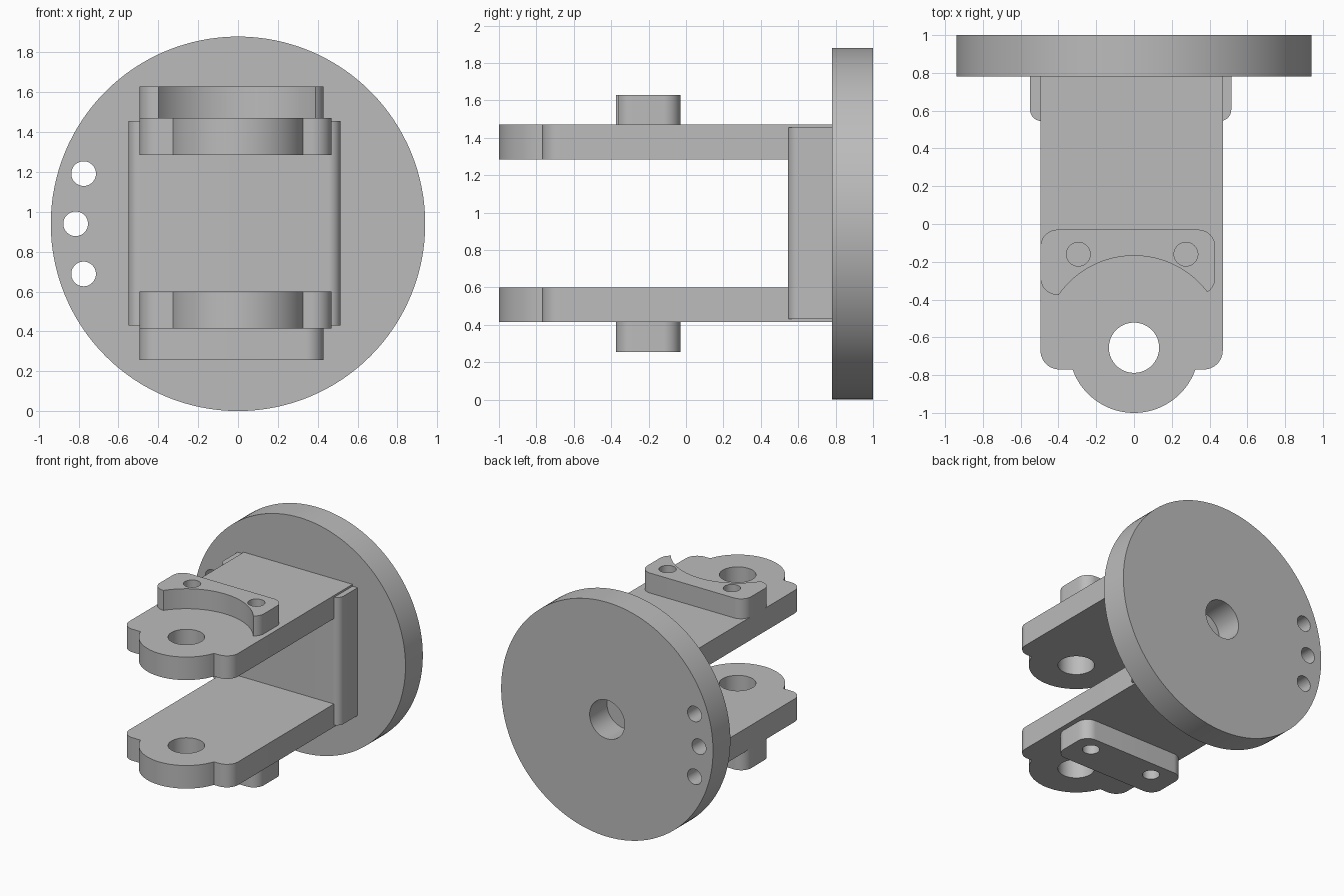
import bpy
import bmesh
from math import cos, sin, pi, radians, asin

if "Cube" in bpy.data.objects:
    bpy.data.objects.remove(bpy.data.objects["Cube"], do_unlink=True)

# Single machined-metal grey
grey = bpy.data.materials.new("plain_grey")
grey.use_nodes = True
color = (0.5, 0.5, 0.5, 1)
grey.diffuse_color = color
grey.node_tree.nodes["Principled BSDF"].inputs["Base Color"].default_value = color


def arc(cx, cy, r, start, end, steps=12):
    return [(cx + r * cos(start + (end - start) * i / steps),
             cy + r * sin(start + (end - start) * i / steps)) for i in range(steps + 1)]


def circle(cx, cy, r, steps=64):
    return arc(cx, cy, r, 0, 2 * pi, steps)[:-1]


def prism(name, outline, low, high, axis="Z"):
    """Extrude an outline along Z (x, y points) or along Y (x, z points)."""
    bm = bmesh.new()
    ends = []
    for level in (low, high):
        ends.append([bm.verts.new((u, v, level) if axis == "Z" else (u, level, v))
                     for u, v in outline])
    bm.faces.new(ends[0])
    bm.faces.new(ends[1])
    for i in range(len(outline)):
        j = (i + 1) % len(outline)
        bm.faces.new((ends[0][i], ends[0][j], ends[1][j], ends[1][i]))
    bmesh.ops.recalc_face_normals(bm, faces=bm.faces)
    mesh = bpy.data.meshes.new(name)
    bm.to_mesh(mesh)
    bm.free()
    obj = bpy.data.objects.new(name, mesh)
    bpy.context.collection.objects.link(obj)
    return obj


def finish(obj, cutters=()):
    """Cut the holes, colour the part and smooth its round walls."""
    bpy.ops.object.select_all(action="DESELECT")
    obj.select_set(True)
    bpy.context.view_layer.objects.active = obj
    obj.data.materials.append(grey)
    for cutter in cutters:
        cutter.hide_render = True
        mod = obj.modifiers.new("cut", "BOOLEAN")
        mod.operation = "DIFFERENCE"
        mod.solver = "EXACT"
        mod.object = cutter
        bpy.ops.object.modifier_apply(modifier=mod.name)
        bpy.data.objects.remove(cutter, do_unlink=True)
    bpy.ops.object.shade_smooth_by_angle(angle=radians(30))


MID = 0.94            # height of the centre line
LEFT, RIGHT = -0.495, 0.47
PIVOT = -0.655        # y of the pivot holes

# Round flange with a centre bore and three small holes
flange = prism("flange", circle(0, MID, 0.94, 128), 0.78, 1.0, "Y")
holes = [prism("bore", circle(0, MID, 0.155), 0.7, 1.1, "Y")]
for angle in (-18, 0, 18):
    a = radians(180 + angle)
    holes.append(prism("small_hole", circle(0.815 * cos(a), MID + 0.815 * sin(a), 0.062, 40),
                       0.7, 1.1, "Y"))
finish(flange, holes)

# Mounting block with rounded front edges
block = ([(0.515, 0.78), (-0.55, 0.78)]
         + arc(-0.49, 0.605, 0.06, pi, 1.5 * pi)
         + arc(0.455, 0.605, 0.06, 1.5 * pi, 2 * pi))
finish(prism("mounting_block", block, 0.43, 1.455))

# Two fork arms: rounded shoulders and a round nose around the pivot hole
FRONT, NOSE, CORNER = -0.77, 0.345, 0.1
dip = asin((PIVOT - FRONT) / NOSE)
arm = ([(RIGHT, 0.78), (LEFT, 0.78)]
       + arc(LEFT + CORNER, FRONT + CORNER, CORNER, pi, 1.5 * pi)
       + arc(0, PIVOT, NOSE, pi + dip, 2 * pi - dip, 48)
       + arc(RIGHT - CORNER, FRONT + CORNER, CORNER, 1.5 * pi, 2 * pi))
for name, low, high in (("lower_arm", 0.415, 0.6), ("upper_arm", 1.285, 1.47)):
    hole = prism("pivot_hole", circle(0, PIVOT, 0.133), low - 0.1, high + 0.1)
    finish(prism(name, arm, low, high), [hole])

# Stop pads with two pin holes; the upper one is scooped around the pivot
R = 0.09
x0, x1, y0, y1 = LEFT, 0.43, -0.375, -0.03
pad = (arc(x0 + R, y0 + R, R, pi, 1.5 * pi) + arc(x1 - R, y0 + R, R, 1.5 * pi, 2 * pi)
       + arc(x1 - R, y1 - R, R, 0, pi / 2) + arc(x0 + R, y1 - R, R, pi / 2, pi))
for name, low, high in (("lower_pad", 0.255, 0.415), ("upper_pad", 1.47, 1.63)):
    cuts = [prism("pin_hole", circle(x, -0.16, 0.063, 40), low - 0.1, high + 0.1)
            for x in (-0.295, 0.275)]
    if name == "upper_pad":
        cuts.append(prism("scoop", circle(0, PIVOT, 0.487, 128), low - 0.1, high + 0.1))
    finish(prism(name, pad, low, high), cuts)
